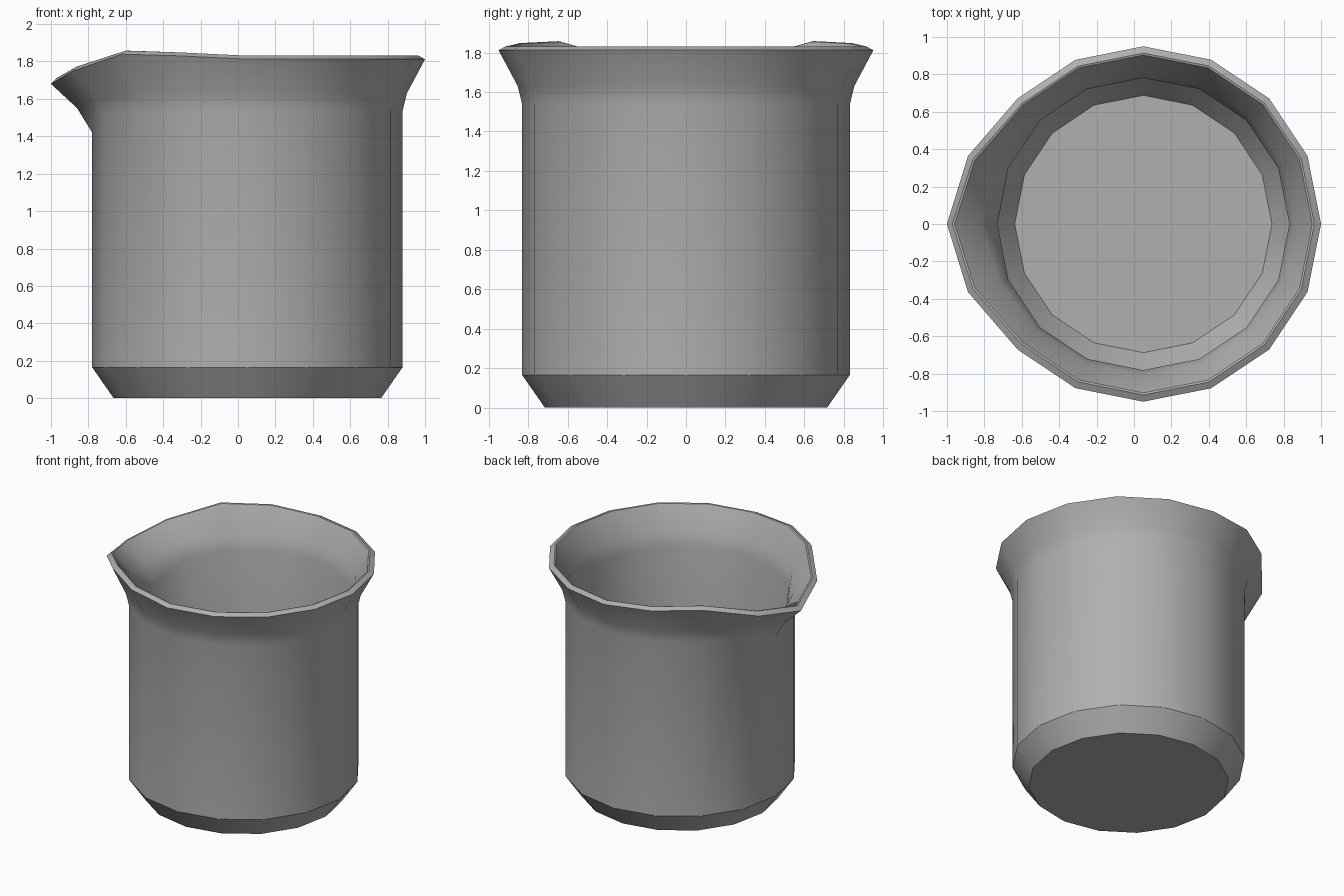
import bpy, bmesh, math

if "Cube" in bpy.data.objects:
    bpy.data.objects.remove(bpy.data.objects["Cube"])

SIDES = 16
CX = 0.05  # body axis; the spout pulls the outline towards -x

# Outer profile (radius, height) from base to rim
PROFILE = [(0.715, 0.0), (0.83, 0.165), (0.83, 1.535), (0.853, 1.63), (0.95, 1.812)]

# Pouring lip: ring -> {steps from spout: (dx outward, dz)}
LIP = {
    2: {0: (0.0, -0.115), 1: (0.0, -0.02)},
    3: {0: (0.057, -0.08), 1: (0.02, -0.025)},
    4: {0: (0.10, -0.132), 1: (0.06, -0.065), 2: (0.0, 0.027), 3: (0.0, 0.018)},
}

bm = bmesh.new()
rings = []
for r, (rad, z) in enumerate(PROFILE):
    ring = []
    for i in range(SIDES):
        a = 2 * math.pi * i / SIDES
        dx, dz = LIP.get(r, {}).get(abs(i - SIDES // 2), (0.0, 0.0))
        ring.append(bm.verts.new((CX + rad * math.cos(a) - dx, rad * math.sin(a), z + dz)))
    rings.append(ring)

# Base and walls
bm.faces.new(list(reversed(rings[0])))
for lo, hi in zip(rings, rings[1:]):
    for i in range(SIDES):
        j = (i + 1) % SIDES
        bm.faces.new((lo[i], lo[j], hi[j], hi[i]))

mesh = bpy.data.meshes.new("beaker")
bm.to_mesh(mesh)
bm.free()
beaker = bpy.data.objects.new("beaker", mesh)
bpy.context.collection.objects.link(beaker)

# Dark grey finish
grey = bpy.data.materials.new("dark_grey")
grey.diffuse_color = (0.435, 0.435, 0.435, 1)
grey.use_nodes = True
grey.node_tree.nodes["Principled BSDF"].inputs["Base Color"].default_value = grey.diffuse_color
mesh.materials.append(grey)

# Wall thickness, grown inward
solid = beaker.modifiers.new("wall_thickness", 'SOLIDIFY')
solid.thickness = 0.048
solid.offset = -1
solid.use_even_offset = True

bpy.context.view_layer.objects.active = beaker
beaker.select_set(True)
bpy.ops.object.modifier_apply(modifier=solid.name)

# Small bevel on the inner rim edge (the last ring of vertices)
mesh = beaker.data
bm = bmesh.new()
bm.from_mesh(mesh)
first = len(bm.verts) - SIDES
inner_rim = [e for e in bm.edges if all(v.index >= first for v in e.verts)]
bmesh.ops.bevel(bm, geom=inner_rim, offset=0.008, segments=1, affect='EDGES')
bm.to_mesh(mesh)
bm.free()

# Smooth shading, with the spout's centre crease kept soft
bpy.ops.object.shade_smooth_by_angle(angle=math.radians(30))
for e in mesh.edges:
    ends = [mesh.vertices[i].co for i in e.vertices]
    if all(abs(c.y) < 0.01 and c.x < -0.7 for c in ends):
        e.use_edge_sharp = False
